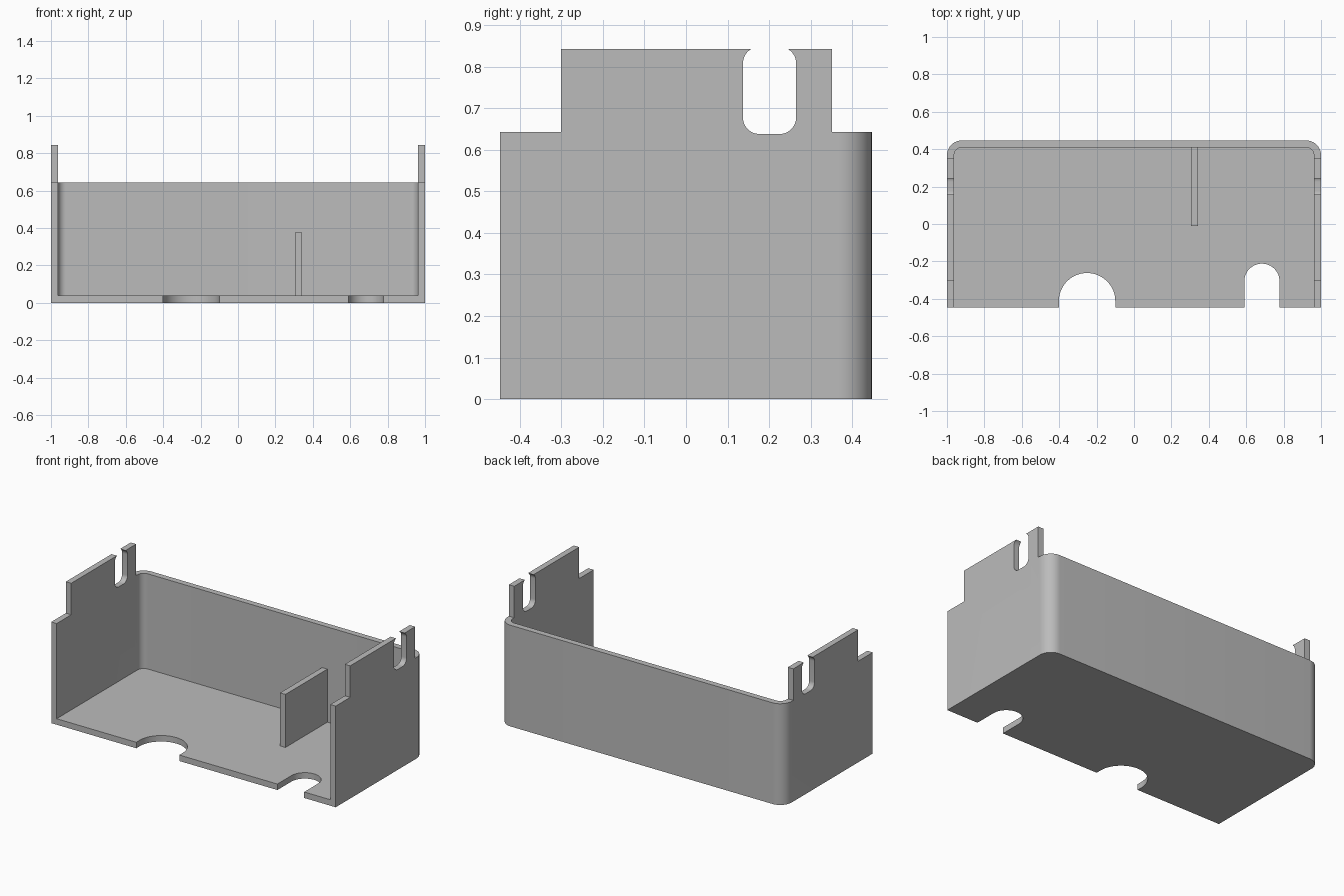
import bpy
from math import radians, cos, sin
from mathutils import Vector

cube = bpy.data.objects.get("Cube")
if cube:
    bpy.data.objects.remove(cube, do_unlink=True)

HALF_X, HALF_Y = 1.0, 0.447
WALL, FLOOR = 0.038, 0.038
RIM, TOP = 0.643, 0.843

grey = bpy.data.materials.new("plain grey")
grey.use_nodes = True
colour = (0.5, 0.5, 0.5, 1)
grey.diffuse_color = colour
grey.node_tree.nodes["Principled BSDF"].inputs["Base Color"].default_value = colour


def rounded(u0, u1, v0, v1, low=0, high=0, steps=12):
    """Rectangle outline with separate radii for its low and high corners."""
    outline = []
    corners = [(u1, v0, -1, 1, low, -90), (u1, v1, 1, 1, high, 0),
               (u0, v1, 1, -1, high, 90), (u0, v0, -1, -1, low, 180)]
    for u, v, up, side, r, start in corners:
        if r == 0:
            outline.append((u, v))
            continue
        cu, cv = u - side * r, v - up * r
        for i in range(steps + 1):
            a = radians(start + 90 * i / steps)
            outline.append((cu + r * cos(a), cv + r * sin(a)))
    return outline


def prism(name, outline, a, b, along_x=False):
    """Extrude an outline from a to b, along z or along x."""
    place = (lambda p, d: (d, *p)) if along_x else (lambda p, d: (*p, d))
    n = len(outline)
    verts = [place(p, d) for d in (a, b) for p in outline]
    faces = [tuple(reversed(range(n))), tuple(range(n, 2 * n))]
    faces += [(i, (i + 1) % n, n + (i + 1) % n, n + i) for i in range(n)]
    mesh = bpy.data.meshes.new(name)
    mesh.from_pydata(verts, [], faces)
    mesh.materials.append(grey)
    obj = bpy.data.objects.new(name, mesh)
    bpy.context.collection.objects.link(obj)
    return obj


# Outer block with rounded back corners
tray = prism("tray", rounded(-HALF_X, HALF_X, -HALF_Y, HALF_Y, high=0.08), 0, TOP)

inner_x, inner_y = HALF_X - WALL, HALF_Y - WALL
cutters = [
    # Open-fronted cavity
    prism("cavity", rounded(-inner_x, inner_x, -1, inner_y, high=0.042), FLOOR, 2),
    # Steps in front of and behind the raised side tabs
    prism("front_step", rounded(-2, 2, -1, -0.301), RIM, 2),
    prism("back_step", rounded(-2, 2, 0.351, 1), RIM, 2),
    # Keyhole slots through both tabs
    prism("tab_slot", rounded(0.137, 0.265, 0.638, 0.848, 0.04, 0.04), -2, 2, True),
    # Round-ended notches in the front of the floor
    prism("wide_notch", rounded(-0.402, -0.1, -1, -0.262, high=0.151, steps=16), -1, 0.3),
    prism("narrow_notch", rounded(0.59, 0.778, -1, -0.212, high=0.094, steps=16), -1, 0.3),
]
for cutter in cutters:
    cutter.hide_render = True
    mod = tray.modifiers.new(cutter.name, "BOOLEAN")
    mod.operation = "DIFFERENCE"
    mod.solver = "EXACT"
    mod.object = cutter

bpy.ops.object.select_all(action="DESELECT")
tray.select_set(True)
bpy.context.view_layer.objects.active = tray
for mod in list(tray.modifiers):
    bpy.ops.object.modifier_apply(modifier=mod.name)
for cutter in cutters:
    bpy.data.objects.remove(cutter, do_unlink=True)
bpy.ops.object.shade_smooth_by_angle(angle=radians(30))

# Upright divider on the floor, joined to the back wall
prism("divider", rounded(0.304, 0.342, -0.012, inner_y), FLOOR, 0.375)
